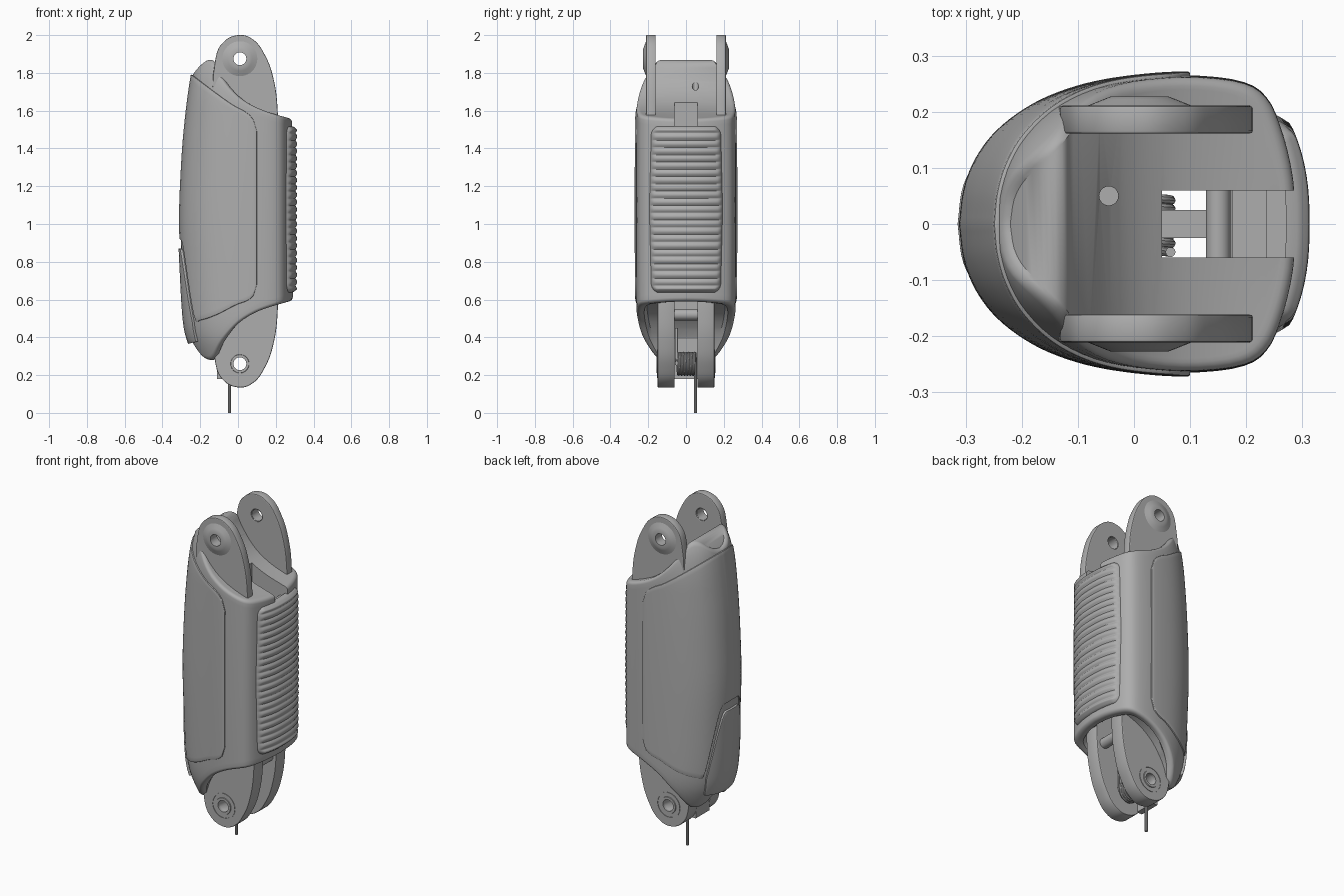
import bpy, bmesh, math
from mathutils import Vector

if "Cube" in bpy.data.objects:
    bpy.data.objects.remove(bpy.data.objects["Cube"])

grey = bpy.data.materials.new("mid grey")
grey.use_nodes = True
COLOUR = (0.42, 0.42, 0.42, 1)
grey.diffuse_color = COLOUR
grey.node_tree.nodes["Principled BSDF"].inputs["Base Color"].default_value = COLOUR


def interp(pts, k):
    """Smooth curve through (key, value) pairs."""
    n = len(pts) - 1
    k = min(max(k, pts[0][0]), pts[n][0])
    i = max(j for j in range(n) if pts[j][0] <= k)

    def slope(j):
        a, b = pts[max(j - 1, 0)], pts[min(j + 1, n)]
        return (b[1] - a[1]) / (b[0] - a[0])
    (k0, a), (k1, b) = pts[i], pts[i + 1]
    h = k1 - k0
    t = (k - k0) / h
    return (a * (1 + 2 * t) * (1 - t) ** 2 + b * t * t * (3 - 2 * t)
            + h * slope(i) * t * (1 - t) ** 2 + h * slope(i + 1) * t * t * (t - 1))


# Half outline of the body in plan, and how it narrows with height
PLAN = [(-.305, 0), (-.297, .06), (-.275, .115), (-.235, .165), (-.17, .21), (-.09, .24),
        (0, .256), (.1, .262), (.19, .252), (.235, .225), (.262, .17), (.282, .09), (.29, 0)]
PLAN_X = [(i, p[0]) for i, p in enumerate(PLAN)]
PLAN_Y = [(i, p[1]) for i, p in enumerate(PLAN)]
TAPER_X = [(.28, .7), (.4, .86), (.5, .92), (.75, .97), (1, 1), (1.2, .985), (1.5, .92), (1.8, .79), (1.87, .7)]
TAPER_Y = [(.28, .78), (.4, .95), (.55, 1), (1.6, 1), (1.75, .95), (1.87, .8)]
BODY_TOP = [(-.305, 1.8), (-.27, 1.85), (-.24, 1.868), (-.19, 1.86), (-.13, 1.8), (-.05, 1.72),
            (.05, 1.645), (.15, 1.6), (.29, 1.56)]
BODY_LOW = [(-.305, .42), (-.28, .32), (-.25, .285), (-.19, .29), (-.1, .38), (.01, .48), (.12, .54), (.29, .59)]


def plan_x(u):
    return interp(PLAN_X, abs(u))


def surface(u, z, inset=0):
    x, y = plan_x(u), math.copysign(interp(PLAN_Y, abs(u)), u)
    k = 1 - inset / .26
    return Vector((x * k * (interp(TAPER_X, z) if x < 0 else 1), y * k * interp(TAPER_Y, z), z))


def finish(ob, angle=35):
    bpy.ops.object.select_all(action='DESELECT')
    bpy.context.view_layer.objects.active = ob
    ob.select_set(True)
    bpy.ops.object.convert(target='MESH')
    ob.data.materials.clear()
    ob.data.materials.append(grey)
    bpy.ops.object.shade_smooth_by_angle(angle=math.radians(angle))
    return ob


def new_object(name, bm):
    bmesh.ops.remove_doubles(bm, verts=bm.verts, dist=1e-5)
    bmesh.ops.recalc_face_normals(bm, faces=bm.faces)
    me = bpy.data.meshes.new(name)
    bm.to_mesh(me)
    bm.free()
    ob = bpy.data.objects.new(name, me)
    bpy.context.collection.objects.link(ob)
    return ob


def skin(bm, rows, closed=False):
    """Quads between successive rows of points."""
    vs = [[bm.verts.new(p) for p in r] for r in rows]
    n = len(rows[0])
    for a, b in zip(vs, vs[1:]):
        for i in range(n if closed else n - 1):
            j = (i + 1) % n
            bm.faces.new((a[i], a[j], b[j], b[i]))
    return vs


def box(name, lo, hi):
    bm = bmesh.new()
    bmesh.ops.create_cube(bm, size=1)
    for v in bm.verts:
        v.co = [(a + b) / 2 + c * (b - a) for a, b, c in zip(lo, hi, v.co)]
    return new_object(name, bm)


def rod(name, centre, radius, length, axis):
    bm = bmesh.new()
    bmesh.ops.create_cone(bm, cap_ends=True, segments=24, radius1=radius, radius2=radius, depth=length)
    turn = Vector((0, 0, 1)).rotation_difference(Vector(axis)).to_matrix()
    for v in bm.verts:
        v.co = turn @ v.co + Vector(centre)
    return new_object(name, bm)


# Body: plan outline swept between the two sloping ends, with rounded rims
HALF = 40
us = [12 * i / HALF for i in range(HALF + 1)] + [-12 * i / HALF for i in range(HALF - 1, 0, -1)]
R = .022
steps = [math.pi / 2 * i / 5 for i in range(6)]


def ring(kind, t):
    pts = []
    for u in us:
        low, top = interp(BODY_LOW, plan_x(u)), interp(BODY_TOP, plan_x(u))
        if kind == "side":
            z, d = low + R + (top - low - 2 * R) * t, 0
        else:
            rise, d = R * (1 - math.sin(t)), R * (1 - math.cos(t))
            z = top - rise if kind == "top" else low + rise
        p = surface(u, z, d)
        if kind == "recess":
            p = surface(u, low, .04 + t)
            p.z += t * 2
        pts.append(p)
    return pts


bm = bmesh.new()
rows = [ring("recess", .015), ring("recess", 0)] + [ring("low", t) for t in reversed(steps)]
rows += [ring("side", i / 40) for i in range(1, 40)] + [ring("top", t) for t in steps]
loops = skin(bm, rows, True)
for loop in (loops[0], loops[-1]):
    n = len(loop)
    for i in range(HALF):
        quad = [loop[i], loop[i + 1], loop[n - i - 1], loop[-i % n]]
        bm.faces.new(list(dict.fromkeys(quad)))
body = new_object("body_shell", bm)

# Central slot, its notch at the upper rim and a wire hole
cutters = [box("slot_cutter", (.05, -.06, .1), (.235, .06, 1.95)),
           box("notch_cutter", (.2, -.06, 1.5), (.4, .06, 1.9)),
           rod("wire_hole_cutter", (-.045, .05, 1.7), .017, .6, (0, 0, 1))]
for c in cutters:
    c.hide_render = True
    c.hide_set(True)
    m = body.modifiers.new(c.name, 'BOOLEAN')
    m.object, m.operation, m.solver = c, 'DIFFERENCE', 'EXACT'
finish(body)
for c in cutters:
    bpy.data.objects.remove(c)


# Raised panels that follow the body surface
def panel(name, u_end, low, top, thickness, nu=72, nz=40):
    bm = bmesh.new()
    rows = []
    for i in range(nu + 1):
        u = u_end * (2 * i / nu - 1)
        a, b = interp(low, plan_x(u)), interp(top, plan_x(u))
        rows.append([surface(u, a + (b - a) * j / nz) for j in range(nz + 1)])
    skin(bm, rows)
    ob = new_object(name, bm)
    m = ob.modifiers.new("thickness", 'SOLIDIFY')
    m.thickness, m.offset = thickness, 0
    m = ob.modifiers.new("soft edge", 'BEVEL')
    m.width, m.segments, m.angle_limit = .004, 2, math.radians(50)
    return finish(ob)


panel("wrap_panel", 7,
      [(-.305, .92), (-.29, .89), (-.27, .7), (-.245, .5), (-.22, .49), (-.12, .52), (-.015, .57), (.06, .6),
       (.09, .635), (.1, .68)],
      [(-.305, 1.79), (-.25, 1.76), (-.165, 1.71), (-.03, 1.63), (.03, 1.6), (.08, 1.555), (.1, 1.49)], .014)
panel("rear_plate", 2.6,
      [(-.305, .37), (-.25, .38)],
      [(-.305, .87), (-.296, .86), (-.288, .79), (-.27, .62), (-.25, .45)], .026, 24, 20)

# Ridged grip pad
Z0, Z1, W, C = .635, 1.52, .2, .05
bm = bmesh.new()
rows = []
NZ, NY = 264, 28
for i in range(NZ + 1):
    z = Z0 + (Z1 - Z0) * i / NZ
    edge = min(z - Z0, Z1 - z)
    w = W - .012 * abs(z - 1.08) / .44
    if edge < C:
        w -= C - math.sqrt(C * C - (C - edge) ** 2)
    row = []
    for j in range(NY + 1):
        v = -math.cos(math.pi * j / NY)
        y = v * w
        rim = min(edge, w - abs(y))
        x = .306 - .045 * (abs(y) / W) ** 2.5
        if rim < .02:
            x -= .035 * (1 - math.sqrt(1 - (1 - rim / .02) ** 2))
        fade = min(max((rim - .012) / .01, 0), 1)
        x += fade * (.009 * abs(math.sin(math.pi * (z - Z0) / .0385)) - .002)
        row.append((x, y, z))
    rows.append(row)
skin(bm, rows)
pad = new_object("grip_pad", bm)
for e in pad.data.polygons:
    if e.normal.x < 0:
        e.flip()
finish(pad, 50)


# Hinge lugs: rounded tongue with a hole
def lug(name, y_mid, half, flip):
    cu = bpy.data.curves.new(name, 'CURVE')
    cu.dimensions, cu.fill_mode = '2D', 'BOTH'
    cu.extrude, cu.bevel_depth, cu.bevel_resolution = half - .005, .005, 1
    cu.offset = -.005
    tongue = [(-.12, 1.45), (-.12, 1.87), (-.085, 1.955), (0, 2), (.075, 1.98), (.145, 1.89),
              (.19, 1.76), (.21, 1.6), (.21, 1.45)]
    hole = [(.01 + .036 * math.cos(a * math.pi / 4), 1.875 + .036 * math.sin(a * math.pi / 4)) for a in range(8)]
    for pts in (tongue, hole):
        s = cu.splines.new('BEZIER')
        s.bezier_points.add(len(pts) - 1)
        s.use_cyclic_u, s.resolution_u = True, 6
        for p, (x, z) in zip(s.bezier_points, pts):
            p.co = (x, 2.135 - z if flip else z, 0)
            straight = z == 1.45
            p.handle_left_type = p.handle_right_type = 'VECTOR' if straight else 'AUTO'
    ob = bpy.data.objects.new(name, cu)
    bpy.context.collection.objects.link(ob)
    ob.rotation_euler.x = math.pi / 2
    ob.location.y = y_mid
    return finish(ob)


def collar(name, profile, z, side):
    """Ring turned about the hinge axis from (radius, y) points."""
    bm = bmesh.new()
    angles = [math.tau * i / 40 for i in range(40)]
    skin(bm, [[(.01 + r * math.cos(a), side * y, z + r * math.sin(a)) for a in angles]
              for r, y in profile + profile[:1]], True)
    return finish(new_object(name, bm), 40)


for side, word in ((-1, "front"), (1, "back")):
    lug(word + "_upper_lug", side * .186, .025, False)
    lug(word + "_lower_lug", side * .105, .045, True)
    collar(word + "_upper_boss", [(.034, .165), (.034, .227), (.052, .227), (.065, .222), (.1, .208), (.1, .2)], 1.875, side)
    collar(word + "_lower_collar", [(.034, .14), (.034, .155), (.048, .155), (.052, .14)], .26, side)
    collar(word + "_lower_ring", [(.07, .145), (.07, .153), (.076, .153), (.076, .145)], .26, side)

# Torsion spring with a long straight leg
cu = bpy.data.curves.new("hinge_spring", 'CURVE')
cu.dimensions, cu.bevel_depth, cu.bevel_resolution, cu.use_fill_caps = '3D', .009, 3, True
N = 24 * 6 + 12
path = [(.065, -.05, .45)]
path += [(.01 + .055 * math.cos(math.tau * i / 24), -.05 + .1 * i / N, .26 + .055 * math.sin(math.tau * i / 24))
         for i in range(N + 1)]
path.append((-.045, .05, 0))
s = cu.splines.new('POLY')
s.points.add(len(path) - 1)
for p, co in zip(s.points, path):
    p.co = (*co, 1)
spring = bpy.data.objects.new("hinge_spring", cu)
bpy.context.collection.objects.link(spring)
finish(spring)

# Parts inside the slot and the web between the lower lugs
finish(rod("upper_cross_pin", (.15, 0, 1.4), .022, .13, (0, 1, 0)))
finish(rod("lower_cross_pin", (.16, 0, .52), .03, .13, (0, 1, 0)))
finish(box("slot_block", (.175, -.062, .65), (.24, .062, 1.35)))
finish(box("slot_tongue", (.045, -.025, .7), (.13, .025, 1.2)))
finish(box("lug_web", (-.11, -.065, .18), (-.075, .065, .45)))
